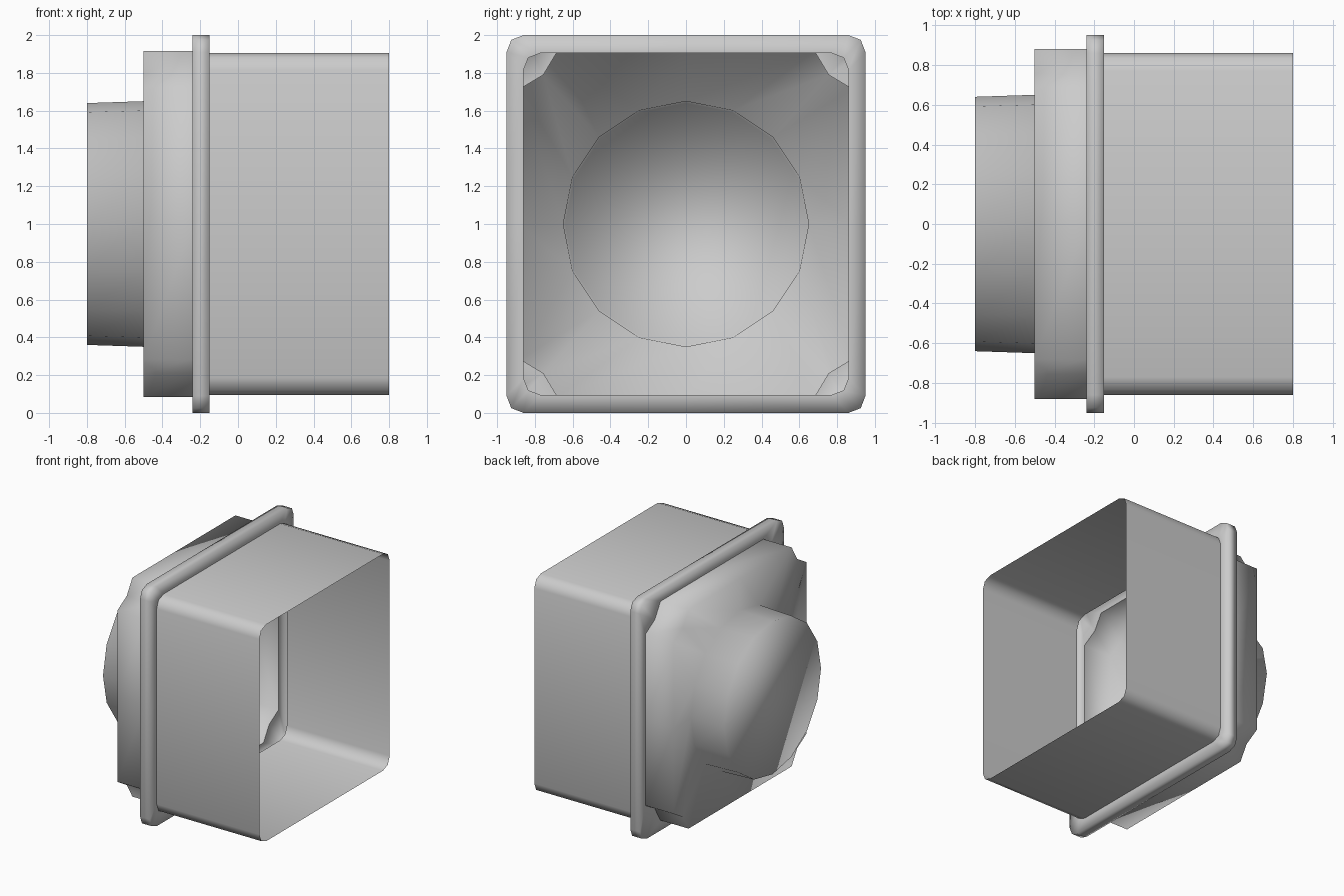
import bpy, bmesh, math

cube = bpy.data.objects.get("Cube")
if cube:
    bpy.data.objects.remove(cube)

grey = bpy.data.materials.new("plain_grey")
grey.use_nodes = True
colour = (0.6, 0.6, 0.6, 1)
grey.diffuse_color = colour
grey.node_tree.nodes["Principled BSDF"].inputs["Base Color"].default_value = colour

CENTRE_Z = 1.0


def outline(half_y, half_z, cut, middle):
    """Square outline with three points per corner; cut and middle are insets."""
    quarter = [(half_y, 0), (half_y, half_z - cut),
               (half_y - middle, half_z - middle), (half_y - cut, half_z)]
    half = quarter + [(0, half_z)] + [(-y, z) for y, z in reversed(quarter[1:])]
    return half + [(-y, -z) for y, z in half]


def circle(radius, sides=16):
    angles = [math.tau * i / sides for i in range(sides)]
    return [(radius * math.cos(a), radius * math.sin(a)) for a in angles]


def loft(name, sections, cap=False):
    """Join a series of (x, outline) sections into one smooth shell."""
    bm = bmesh.new()
    rings = [[bm.verts.new((x, y, z + CENTRE_Z)) for y, z in points]
             for x, points in sections]
    for a, b in zip(rings, rings[1:]):
        for i in range(len(a)):
            j = (i + 1) % len(a)
            bm.faces.new((a[i], a[j], b[j], b[i]))
    if cap:
        bm.faces.new(rings[-1])
    bmesh.ops.recalc_face_normals(bm, faces=bm.faces)
    for face in bm.faces:
        face.smooth = True
    mesh = bpy.data.meshes.new(name)
    bm.to_mesh(mesh)
    bm.free()
    mesh.materials.append(grey)
    obj = bpy.data.objects.new(name, mesh)
    bpy.context.collection.objects.link(obj)
    return obj


sleeve_shape = outline(0.86, 0.905, 0.09, 0.025)
flange_shape = outline(0.95, 1.0, 0.09, 0.025)
notched_shape = outline(0.88, 0.915, 0.2, 0.125)

# Open square sleeve
loft("square_sleeve", [(0.8, sleeve_shape), (-0.15, sleeve_shape)])

# Raised rim around the sleeve
loft("flange", [(-0.15, sleeve_shape), (-0.15, flange_shape),
                (-0.24, flange_shape), (-0.24, notched_shape)])

# Notched housing that steps down to a closed round spigot
loft("round_spigot", [(-0.24, notched_shape), (-0.5, notched_shape),
                      (-0.5, circle(0.65)), (-0.8, circle(0.64))], cap=True)
